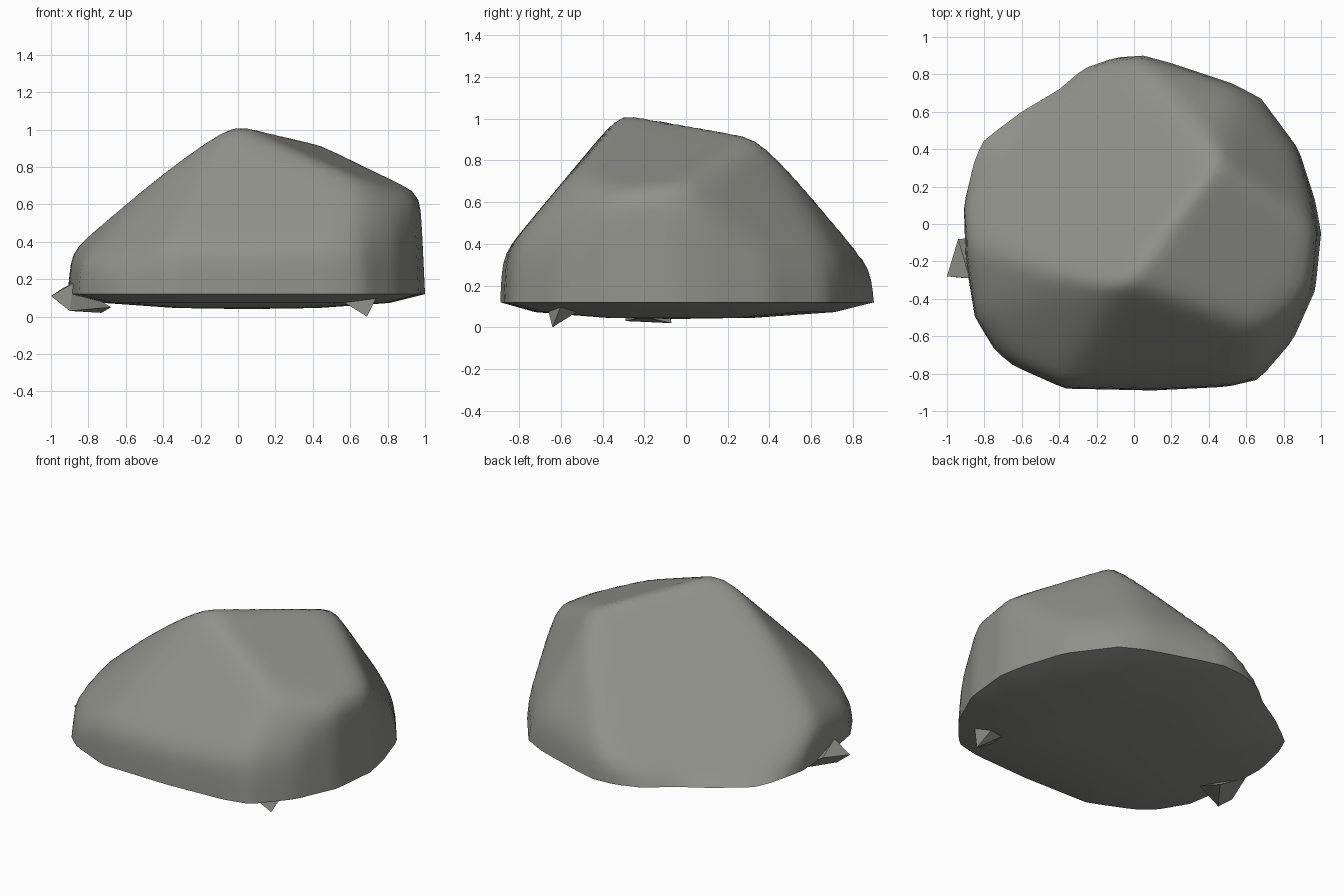
import bpy, bmesh
from math import pi, sin, cos
from mathutils import Vector

cube = bpy.data.objects.get("Cube")
if cube:
    bpy.data.objects.remove(cube, do_unlink=True)

stone = bpy.data.materials.new("stone_grey")
stone.use_nodes = True
colour = (0.285, 0.285, 0.26, 1)
stone.diffuse_color = colour
stone.node_tree.nodes["Principled BSDF"].inputs["Base Color"].default_value = colour


def add_object(name, bm):
    bmesh.ops.recalc_face_normals(bm, faces=bm.faces[:])
    mesh = bpy.data.meshes.new(name)
    bm.to_mesh(mesh)
    bm.free()
    mesh.materials.append(stone)
    obj = bpy.data.objects.new(name, mesh)
    bpy.context.collection.objects.link(obj)
    return obj


# Boulder: outline of the foot, and the broad facets as (normal, point on facet)
CENTRE = Vector((0.05, -0.05, 0.12))
OUTLINE = [(1, -.05), (.97, .12), (.88, .4), (.68, .67), (.53, .75), (.2, .86), (.05, .9),
           (-.1, .89), (-.27, .83), (-.4, .72), (-.6, .6), (-.8, .45), (-.85, .35),
           (-.91, .1), (-.9, -.2), (-.85, -.5), (-.74, -.68), (-.64, -.76), (-.37, -.88),
           (.1, -.89), (.5, -.87), (.67, -.83), (.85, -.62), (.97, -.35)]
FACETS = [((-.61, .63, 1), (.15, -.05, .98)),      # back left slope
          ((.4, -.12, 1), (.15, -.1, .99)),        # right shoulder
          ((0, -1.2, 1), (.1, -.38, .95)),         # front face
          ((-.75, -.75, 1), (-.15, -.38, .92)),    # front left face
          ((-1, -.25, 1.05), (-.6, -.3, .59)),     # left face
          ((.9, -1, .75), (.72, -.62, .58)),       # front right corner
          ((.9, .8, .7), (.45, .38, .88)),         # back right face
          ((.35, 1.5, 1), (.2, .75, .44))]         # back face
SHARPNESS = 34
SEGMENTS, RINGS = 96, 28


def foot_radius(angle):
    """Distance from the centre to the foot outline in one direction."""
    d = Vector((cos(angle), sin(angle)))
    for i, p in enumerate(OUTLINE):
        a = Vector(p) - CENTRE.xy
        e = Vector(OUTLINE[(i + 1) % len(OUTLINE)]) - CENTRE.xy - a
        det = d.cross(e)
        if abs(det) > 1e-9:
            r, t = a.cross(e) / det, a.cross(d) / det
            if r > 0 and -1e-6 <= t <= 1 + 1e-6:
                return r
    return 0.9


def surface_point(angle, lift):
    """Softly blended meeting of the wall and the facets along one ray."""
    d = Vector((cos(angle) * cos(lift), sin(angle) * cos(lift), sin(lift)))
    limits = [cos(lift) / foot_radius(angle) + 0.05 * sin(lift)]
    if lift == 0:
        return CENTRE + d / limits[0]
    for n, p in FACETS:
        n = Vector(n)
        limits.append(max(0, n.dot(d)) / n.dot(Vector(p) - CENTRE))
    return CENTRE + d / sum(g ** SHARPNESS for g in limits) ** (1 / SHARPNESS)


bm = bmesh.new()
angles = [2 * pi * i / SEGMENTS for i in range(SEGMENTS)]
rings = []
# shallow bowl under the foot, then the rings of the upper surface
for s in (0.4, 0.8):
    ring = []
    for a in angles:
        p = CENTRE + (surface_point(a, 0) - CENTRE) * s
        p.z = 0.042 + 0.06 * s ** 3
        ring.append(bm.verts.new(p))
    rings.append(ring)
for j in range(RINGS):
    rings.append([bm.verts.new(surface_point(a, pi / 2 * j / RINGS)) for a in angles])
for low, high in zip(rings, rings[1:]):
    for i in range(SEGMENTS):
        k = (i + 1) % SEGMENTS
        bm.faces.new((low[i], low[k], high[k], high[i]))
for ring, tip in ((rings[0], CENTRE.xy.to_3d() + Vector((0, 0, 0.04))),
                  (rings[-1], surface_point(0, pi / 2))):
    v = bm.verts.new(tip)
    for i in range(SEGMENTS):
        bm.faces.new((ring[i], ring[(i + 1) % SEGMENTS], v))
boulder = add_object("boulder", bm)
bpy.context.view_layer.objects.active = boulder
boulder.select_set(True)
bpy.ops.object.shade_smooth_by_angle(angle=0.7)


# Small angular chips wedged under the foot
def chip(name, points):
    bm = bmesh.new()
    for p in points:
        bm.verts.new(p)
    bmesh.ops.convex_hull(bm, input=bm.verts[:])
    add_object(name, bm)


chip("side_chip", [(-1, -.28, .11), (-.9, -.29, .03), (-.94, -.08, .15), (-.88, -.29, .18),
                   (-.73, -.07, .02), (-.68, -.2, .05)])
chip("front_chip", [(.55, -.5, .09), (.69, -.64, 0), (.74, -.6, .1),
                    (.56, -.66, .08), (.67, -.48, .1)])
